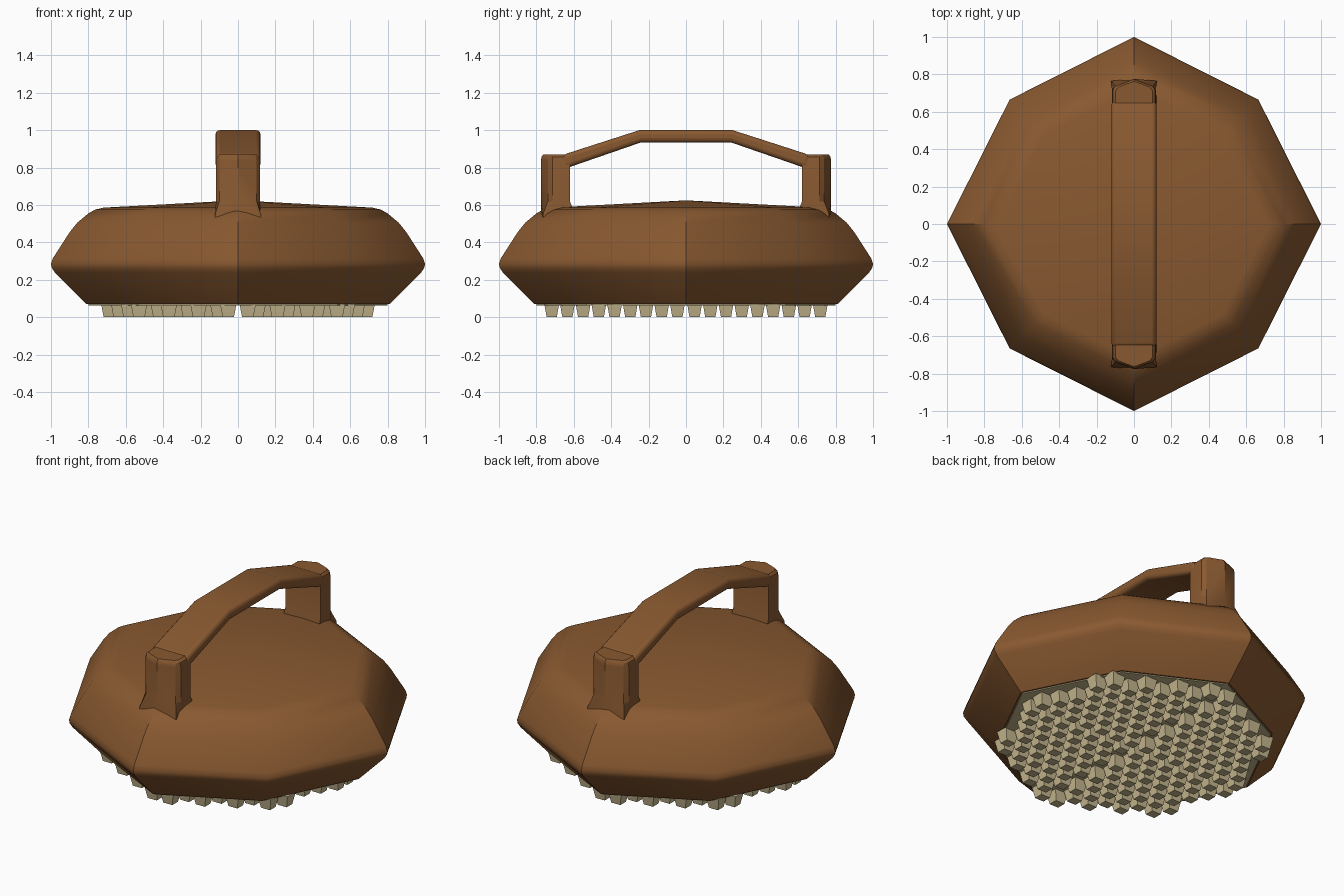
import bpy, bmesh, math

if "Cube" in bpy.data.objects:
    bpy.data.objects.remove(bpy.data.objects["Cube"])

def material(name, rgb):
    m = bpy.data.materials.new(name)
    m.diffuse_color = (*rgb, 1)
    m.use_nodes = True
    m.node_tree.nodes["Principled BSDF"].inputs["Base Color"].default_value = m.diffuse_color
    return m

WOOD = material("brown", (0.25, 0.10, 0.03))
TAN = material("tan", (0.56, 0.47, 0.27))
OCT = [(1, 0), (.665, .665), (0, 1), (-.665, .665),
       (-1, 0), (-.665, -.665), (0, -1), (.665, -.665)]

def loft(bm, rings, apex=None):
    """Skin rings of equal length; close the ends with a cap or an apex fan."""
    vs = [[bm.verts.new(p) for p in r] for r in rings]
    n = len(vs[0])
    for a, b in zip(vs, vs[1:]):
        for i in range(n):
            j = (i + 1) % n
            bm.faces.new((a[i], a[j], b[j], b[i]))
    bm.faces.new(vs[0][::-1])
    if apex:
        tip = bm.verts.new(apex)
        for i in range(n):
            bm.faces.new((vs[-1][i], vs[-1][(i + 1) % n], tip))
    else:
        bm.faces.new(vs[-1])

def finish(bm, name, mat, bevel=0, smooth=None):
    bmesh.ops.recalc_face_normals(bm, faces=bm.faces)
    me = bpy.data.meshes.new(name)
    bm.to_mesh(me)
    bm.free()
    me.materials.append(mat)
    ob = bpy.data.objects.new(name, me)
    bpy.context.collection.objects.link(ob)
    if bevel:
        mod = ob.modifiers.new("Bevel", 'BEVEL')
        mod.width, mod.segments, mod.limit_method = bevel, 3, 'ANGLE'
        mod.angle_limit = math.radians(50)
    if smooth:
        bpy.ops.object.select_all(action='DESELECT')
        ob.select_set(True)
        bpy.context.view_layer.objects.active = ob
        bpy.ops.object.shade_smooth_by_angle(angle=math.radians(smooth))
    return ob

def octagon(s, z):
    return [(x * s, y * s, z) for x, y in OCT]

# Octagonal body with a rounded shoulder and shallow pointed top
PROFILE = [(.81, .07), (.98, .24), (.996, .265), (1, .285), (.99, .315), (.9, .455),
           (.86, .505), (.8, .555), (.765, .575), (.72, .586)]
bm = bmesh.new()
loft(bm, [octagon(s, z) for s, z in PROFILE], apex=(0, 0, .625))
finish(bm, "body", WOOD, smooth=35)

# Arched grip: side outline extruded across the width
half = [(.25, 1.0), (.66, .868), (.66, .79), (.24, .935)]
outline = half + [(-y, z) for y, z in reversed(half)]
bm = bmesh.new()
loft(bm, [[(x, y, z) for y, z in outline] for x in (-.12, .12)])
finish(bm, "handle_grip", WOOD, bevel=.022, smooth=35)

# Two handle posts, pointed outward, with flared feet
POST = [(-.118, .62), (.118, .62), (.118, .715), (.1, .738), (0, .776), (-.1, .738), (-.118, .715)]
FOOT = [(-.122, .595), (.122, .595), (.118, .715), (.122, .765), (0, .776), (-.122, .765), (-.118, .715)]

def inset(pts, s):
    return [(x * s, .695 + (y - .695) * s) for x, y in pts]

for side, name in ((-1, "handle_post_front"), (1, "handle_post_back")):
    bm = bmesh.new()
    rings = [(FOOT, .5), (FOOT, .55), (POST, .62), (POST, .835),
             (inset(POST, .96), .857), (inset(POST, .84), .87)]
    loft(bm, [[(x, side * y, z) for x, y in pts] for pts, z in rings])
    finish(bm, name, WOOD, smooth=28)

# Plate the bristles grow from
bm = bmesh.new()
loft(bm, [octagon(.8, .064), octagon(.8, .08)])
finish(bm, "bristle_plate", TAN)

# Staggered tapered bristles, one quadrant mirrored to all four
DX, DY = .106, .084
bm = bmesh.new()
for j in range(10):
    for i in range(9):
        cx = .052 + DX * (i + .5 * (j % 2))
        cy = .046 + DY * j
        lo, hi = min(cx, cy), max(cx, cy)
        if hi + lo * .335 / .665 > .785:
            continue
        for sx in (-1, 1):
            for sy in (-1, 1):
                loft(bm, [[(sx * cx + a * w, sy * cy + b * w * .9, z)
                           for a, b in ((-1, -1), (1, -1), (1, 1), (-1, 1))]
                          for w, z in ((.030, 0), (.036, .03), (.044, .072))])
finish(bm, "bristles", TAN)
